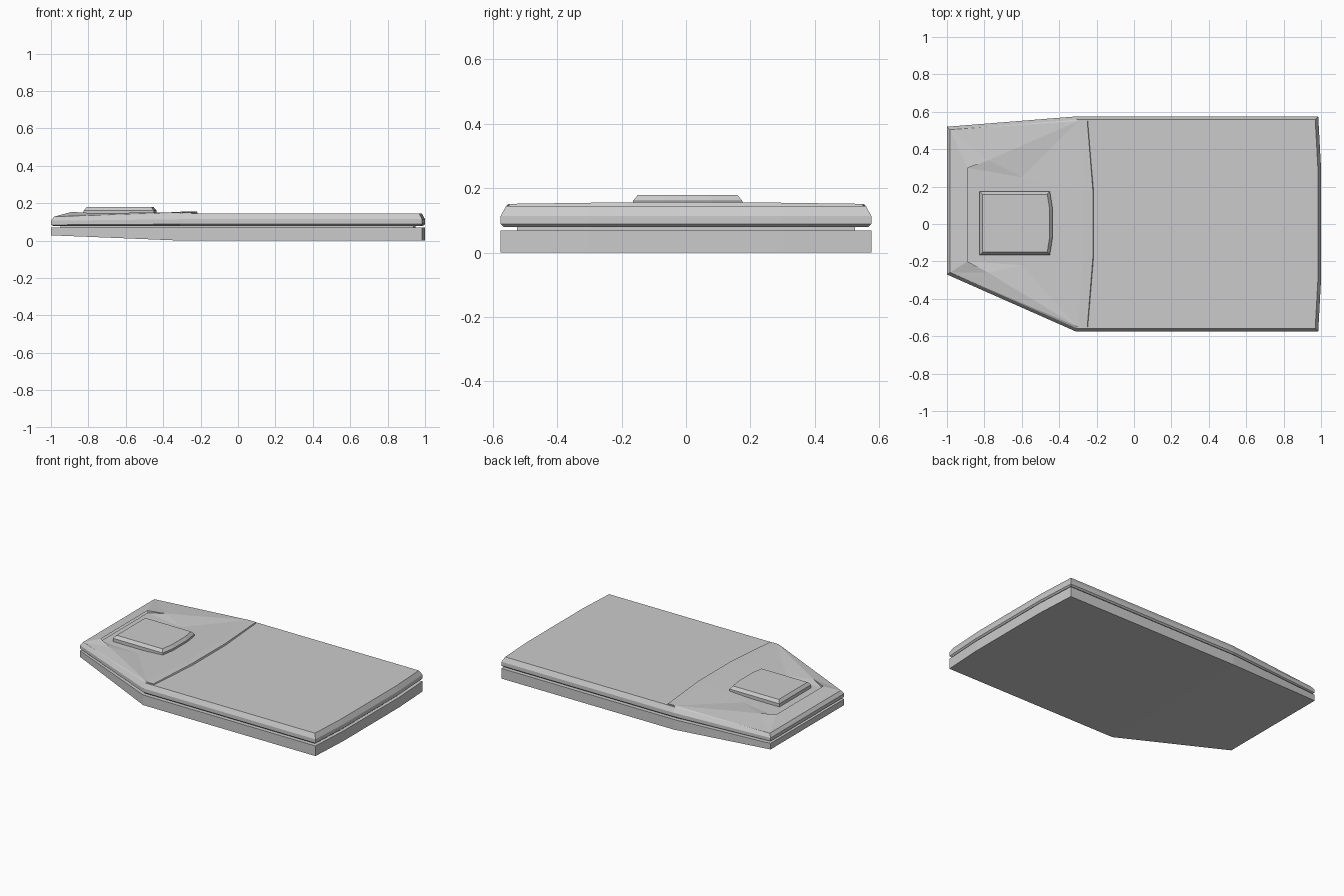
import bpy, bmesh
from mathutils import Vector

cube = bpy.data.objects.get("Cube")
if cube:
    bpy.data.objects.remove(cube, do_unlink=True)

grey = bpy.data.materials.new("light_grey")
grey.use_nodes = True
colour = (0.6, 0.6, 0.6, 1)
grey.diffuse_color = colour
grey.node_tree.nodes["Principled BSDF"].inputs["Base Color"].default_value = colour

# Plan outline, counter-clockwise, with the nose tapering unevenly
OUTLINE = [(-1, -.27), (-.31, -.575), (.985, -.575), (1, -.3),
           (1, .3), (.985, .575), (-.31, .575), (-1, .52)]


def inset(points, d):
    """Move each edge of a plan outline inwards by d."""
    pts = [Vector(p) for p in points]
    out = []
    for i, p in enumerate(pts):
        a = (p - pts[i - 1]).normalized()
        b = (pts[(i + 1) % len(pts)] - p).normalized()
        na, nb = Vector((-a.y, a.x)), Vector((-b.y, b.x))
        out.append(p + (na + nb) * d / (1 + na.dot(nb)))
    return out


def finish(name, bm):
    mesh = bpy.data.meshes.new(name)
    bm.to_mesh(mesh)
    bm.free()
    mesh.materials.append(grey)
    obj = bpy.data.objects.new(name, mesh)
    bpy.context.collection.objects.link(obj)
    return obj


def loft(name, points, layers, top=None):
    """Stack inset copies of an outline. Each layer: inset, z, z at the nose."""
    bm = bmesh.new()
    rings = []
    for d, z, nose in layers:
        ring = []
        for p in inset(points, d):
            ring.append(bm.verts.new((p.x, p.y, nose if p.x < -.9 else z)))
        rings.append(ring)
    n = len(points)
    for lo, hi in zip(rings, rings[1:]):
        for i in range(n):
            j = (i + 1) % n
            bm.faces.new((lo[i], lo[j], hi[j], hi[i]))
    # The underside splits where the nose starts to rise
    if layers[0][1] != layers[0][2]:
        r = rings[0]
        bm.faces.new((r[0], r[-1], r[-2], r[1]))
        bm.faces.new(r[-2:0:-1])
    else:
        bm.faces.new(rings[0][::-1])
    bm.faces.new([v for v in rings[-1] if top is None or v.co.x > top])
    return finish(name, bm)


# Lower hull, recessed core and chamfered upper hull
loft("lower_hull", OUTLINE, [(0, 0, .028), (0, .069, .069)])
loft("recessed_core", OUTLINE, [(.05, .065, .065), (.05, .084, .084)])
loft("upper_hull", OUTLINE, [(.01, .079, .079), (0, .088, .084),
                             (0, .114, .106), (.017, .145, .128)], top=-.9)

# Nose cover: ramp, raised lip and a shallow tray that rises to the ridge
D, C, *_, B, A = inset(OUTLINE, .017)
P = {
    "A": (*A, .128), "B": (*B, .145), "C": (*C, .145), "D": (*D, .128),
    "L": (-.89, .3, .153), "l": (-.89, -.2, .153),
    "F": (-.89, .3, .138), "f": (-.89, -.2, .138),
    "S": (-.78, .34, .147), "s": (-.78, -.26, .147),
    "M": (-.6, .25, .138), "m": (-.6, -.22, .138),
    "R": (-.3, .55, .151), "r": (-.3, -.55, .151),
    "K": (-.27, .18, .156), "k": (-.27, -.18, .156),
}
bm = bmesh.new()
v = {key: bm.verts.new(co) for key, co in P.items()}
for face in ("ADlL", "ALS", "Dsl", "SLF", "sfl", "ASR", "ARB", "Drs", "DCr",
             "SFM", "FfmM", "fsm", "SMR", "srm", "MmkK", "MKR", "mrk"):
    bm.faces.new([v[key] for key in face])
bmesh.ops.recalc_face_normals(bm, faces=bm.faces)
if sum(f.normal.z for f in bm.faces) < 0:
    bmesh.ops.reverse_faces(bm, faces=bm.faces)
finish("nose_cover", bm)

# Bent ridge across the deck
bm = bmesh.new()
edge = [(-.3, -.55, .151), (-.27, -.18, .156), (-.27, .18, .156), (-.3, .55, .151)]
rows = []
for x, y, z in edge:
    rows.append([bm.verts.new(c) for c in
                 ((x, y, .14), (x + .055, y, .14), (x + .05, y, z), (x, y, z))])
for a, b in zip(rows, rows[1:]):
    for i in range(4):
        j = (i + 1) % 4
        bm.faces.new((a[i], a[j], b[j], b[i]))
bm.faces.new(rows[0][::-1])
bm.faces.new(rows[-1])
bmesh.ops.recalc_face_normals(bm, faces=bm.faces)
finish("deck_ridge", bm)

# Raised hatch with a bowed rear edge
HATCH = [(-.825, -.165), (-.45, -.165), (-.435, -.07), (-.435, .08),
         (-.45, .175), (-.825, .175)]
loft("raised_hatch", HATCH, [(0, .13, .13), (0, .16, .16), (.016, .179, .179)])
